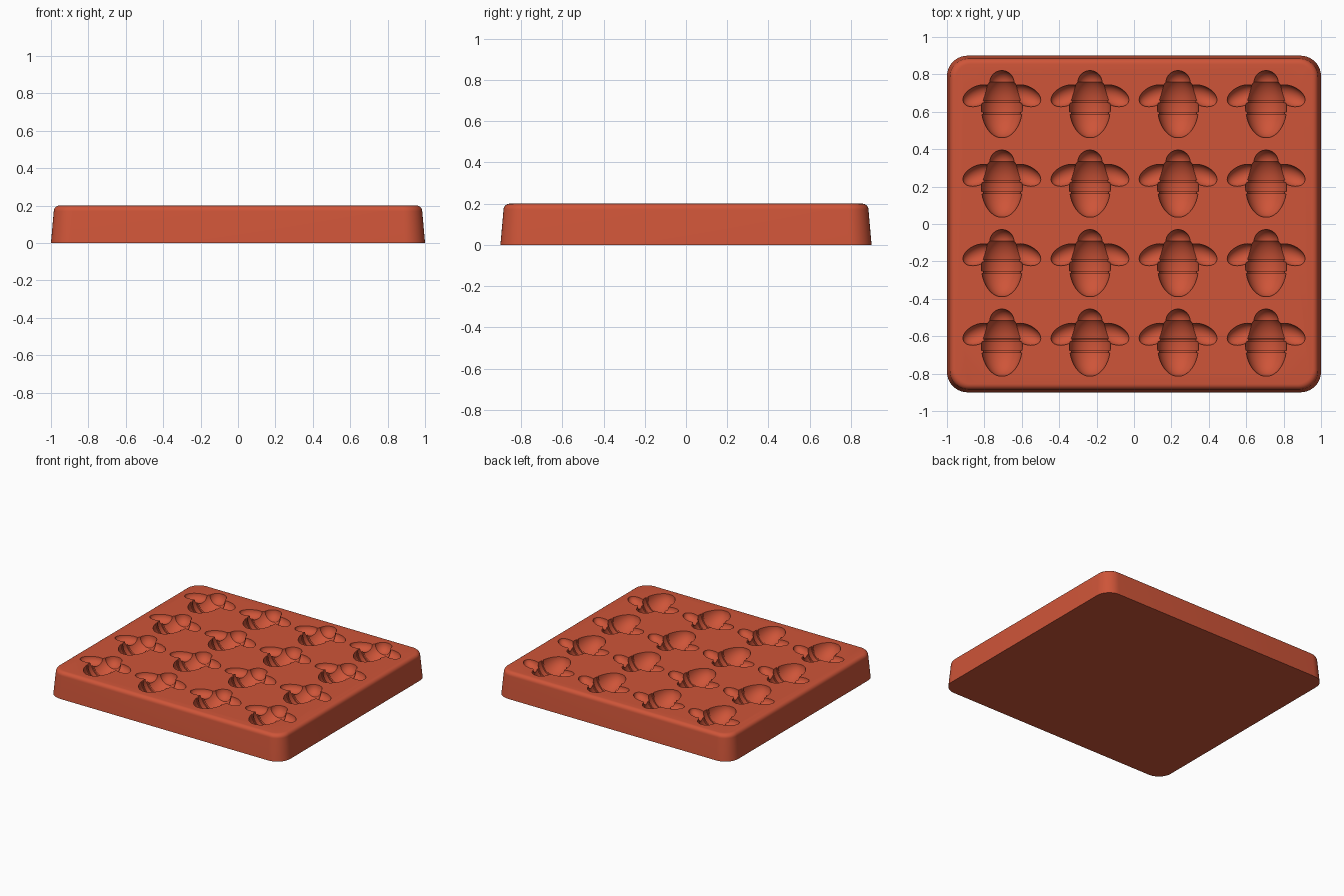
import bpy, bmesh, math
from mathutils import Matrix, Vector

if "Cube" in bpy.data.objects:
    bpy.data.objects.remove(bpy.data.objects["Cube"])

TOP = 0.2

clay = bpy.data.materials.new("terracotta red")
clay.use_nodes = True
colour = (0.62, 0.09, 0.04, 1)
clay.diffuse_color = colour
clay.node_tree.nodes["Principled BSDF"].inputs["Base Color"].default_value = colour


def finish(name, bm):
    bmesh.ops.recalc_face_normals(bm, faces=bm.faces)
    mesh = bpy.data.meshes.new(name)
    bm.to_mesh(mesh)
    bm.free()
    mesh.materials.append(clay)
    obj = bpy.data.objects.new(name, mesh)
    bpy.context.scene.collection.objects.link(obj)
    return obj


def boolean(target, cutter, operation):
    mod = target.modifiers.new(operation.lower(), "BOOLEAN")
    mod.operation, mod.solver, mod.object = operation, "EXACT", cutter
    bpy.context.view_layer.objects.active = target
    bpy.ops.object.modifier_apply(modifier=mod.name)


def skin(bm, rings):
    for a, b in zip(rings, rings[1:]):
        n = len(a)
        for i in range(n):
            bm.faces.new((a[i], a[(i + 1) % n], b[(i + 1) % n], b[i]))
    bm.faces.new(rings[0])
    bm.faces.new(rings[-1])


def ellipsoid(name, centre, radii, tilt=0):
    bm = bmesh.new()
    bmesh.ops.create_uvsphere(bm, u_segments=32, v_segments=20, radius=1)
    bm.transform(Matrix.Translation(centre) @ Matrix.Rotation(tilt, 4, "Z")
                 @ Matrix.Diagonal((*radii, 1)))
    return finish(name, bm)


# Tray: stacked rounded rectangles with drafted walls and a rounded rim
def rounded_ring(bm, inset, z, steps=10):
    r, ring = 0.11 - inset * 0.6, []
    for q, (sx, sy) in enumerate(((1, 1), (-1, 1), (-1, -1), (1, -1))):
        for k in range(steps + 1):
            a = math.pi / 2 * (q + k / steps)
            ring.append(bm.verts.new((sx * (1 - inset - r) + r * math.cos(a),
                                      sy * (0.9 - inset - r) + r * math.sin(a), z)))
    return ring


bm = bmesh.new()
rim = 0.03
levels = [(0, 0), (0.015, TOP - rim)]
for k in range(1, 7):
    a = math.pi / 2 * k / 6
    levels.append((0.015 + rim * (1 - math.cos(a)), TOP - rim + rim * math.sin(a)))
skin(bm, [rounded_ring(bm, i, z) for i, z in levels])
tray = finish("tray", bm)

# Bee body: lathed egg along y with two stepped bands
bm = bmesh.new()
bands = ((-0.04, -0.026), (0.022, 0.036))
half, width = 0.165, 0.11
samples = [(half * -math.cos(math.pi * k / 24), 1) for k in range(1, 24)]
samples = [s for s in samples if not any(a - 0.004 < s[0] + 0.06 - 0.06 < b + 0.004 for a, b in bands)]
for a, b in bands:
    samples += [(a, 1), (a + 0.0005, 0.92), (b - 0.0005, 0.92), (b, 1)]
rings = []
for y, scale in sorted(samples):
    r = width * math.sqrt(1 - (y / half) ** 2) * scale
    rings.append([bm.verts.new((r * math.cos(t), y - 0.015, TOP + r * math.sin(t)))
                  for t in (math.tau * i / 40 for i in range(40))])
skin(bm, rings)
bee = finish("bee_cutter", bm)

# Head and wings join the body cutter
parts = [ellipsoid("head_cutter", (0, 0.115, TOP), (0.065, 0.065, 0.065))]
for side in (-1, 1):
    parts.append(ellipsoid("wing_cutter", (side * 0.127, 0.045, TOP),
                           (0.086, 0.052, 0.05), -side * math.radians(24)))
for part in parts:
    boolean(bee, part, "UNION")
    bpy.data.objects.remove(part)

# Repeat the bee over a four by four grid and press it into the tray
bm = bmesh.new()
for col in range(4):
    for row in range(4):
        start = len(bm.verts)
        bm.from_mesh(bee.data)
        bm.verts.ensure_lookup_table()
        bmesh.ops.translate(bm, verts=bm.verts[start:],
                            vec=Vector(((col - 1.5) * 0.471, (row - 1.5) * 0.425 + 0.003, 0)))
cavities = finish("bee_grid_cutter", bm)
bpy.data.objects.remove(bee)
boolean(tray, cavities, "DIFFERENCE")
bpy.data.objects.remove(cavities)

bpy.ops.object.select_all(action="DESELECT")
tray.select_set(True)
bpy.context.view_layer.objects.active = tray
bpy.ops.object.shade_smooth_by_angle(angle=math.radians(35))
